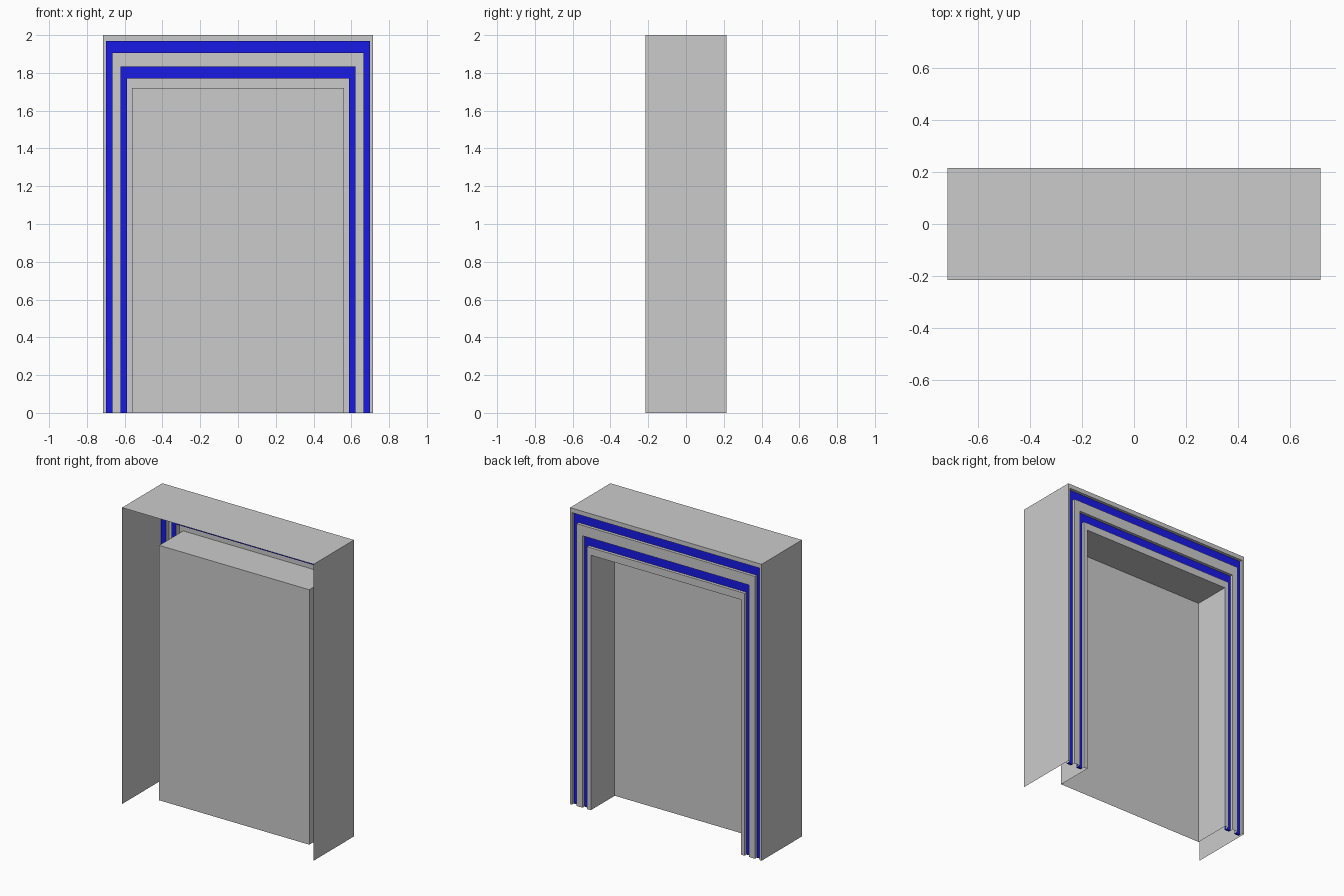
import bpy, bmesh

if "Cube" in bpy.data.objects:
    bpy.data.objects.remove(bpy.data.objects["Cube"])


def sweep_arch(name, profile, closed=False, mat=None):
    """Sweep (half_width, height, y) profile points around an arch open at the floor."""
    bm = bmesh.new()
    rows = [[bm.verts.new(p) for p in ((-w, y, 0), (-w, y, h), (w, y, h), (w, y, 0))]
            for w, h, y in profile]
    pairs = list(zip(rows, rows[1:]))
    if closed:
        pairs.append((rows[-1], rows[0]))
    for a, b in pairs:
        for j in range(3):
            bm.faces.new((a[j], a[j + 1], b[j + 1], b[j]))
    if closed:
        bm.faces.new([r[0] for r in rows])
        bm.faces.new([r[3] for r in reversed(rows)])
    mesh = bpy.data.meshes.new(name)
    bm.to_mesh(mesh)
    bm.free()
    obj = bpy.data.objects.new(name, mesh)
    bpy.context.collection.objects.link(obj)
    if mat:
        mesh.materials.append(mat)
    return obj


FRONT, BACK = -0.215, 0.215
PANEL_Y = -0.04                      # recessed door panel
GLOW_BACK, GLOW_FRONT = 0.195, 0.18  # light strips sit in grooves

blue = bpy.data.materials.new("blue_light")
blue.diffuse_color = (0.01, 0.01, 0.8, 1)
blue.use_nodes = True
blue.node_tree.nodes["Principled BSDF"].inputs["Base Color"].default_value = blue.diffuse_color

# Outer and inner edges of the two grooves: (half width, height)
g1_out, g1_in = (0.70, 1.97), (0.665, 1.905)
g2_out, g2_in = (0.622, 1.835), (0.588, 1.77)
shell, opening = (0.715, 2.0), (0.56, 1.72)

# Thin outer shell with its rear lip
sweep_arch("outer_shell", [(*shell, FRONT), (*shell, BACK),
                           (*g1_out, BACK), (*g1_out, GLOW_FRONT)])

# Raised ridge between the grooves
sweep_arch("middle_ridge", [(*g1_in, GLOW_FRONT), (*g1_in, BACK),
                            (*g2_out, BACK), (*g2_out, GLOW_FRONT)])

# Inner trim and the recess lining
sweep_arch("recess_lining", [(*g2_in, GLOW_FRONT), (*g2_in, BACK),
                             (*opening, BACK), (*opening, PANEL_Y)])

# Blue light strips
for name, o, i in (("outer_light_strip", g1_out, g1_in),
                   ("inner_light_strip", g2_out, g2_in)):
    sweep_arch(name, [(*o, GLOW_BACK), (*i, GLOW_BACK),
                      (*i, GLOW_FRONT), (*o, GLOW_FRONT)], True, blue)

# Flat panel closing the recess
w, h = opening
panel = bpy.data.meshes.new("door_panel")
panel.from_pydata([(-w, PANEL_Y, 0), (-w, PANEL_Y, h), (w, PANEL_Y, h), (w, PANEL_Y, 0)],
                  [], [(0, 1, 2, 3)])
bpy.context.collection.objects.link(bpy.data.objects.new("door_panel", panel))
